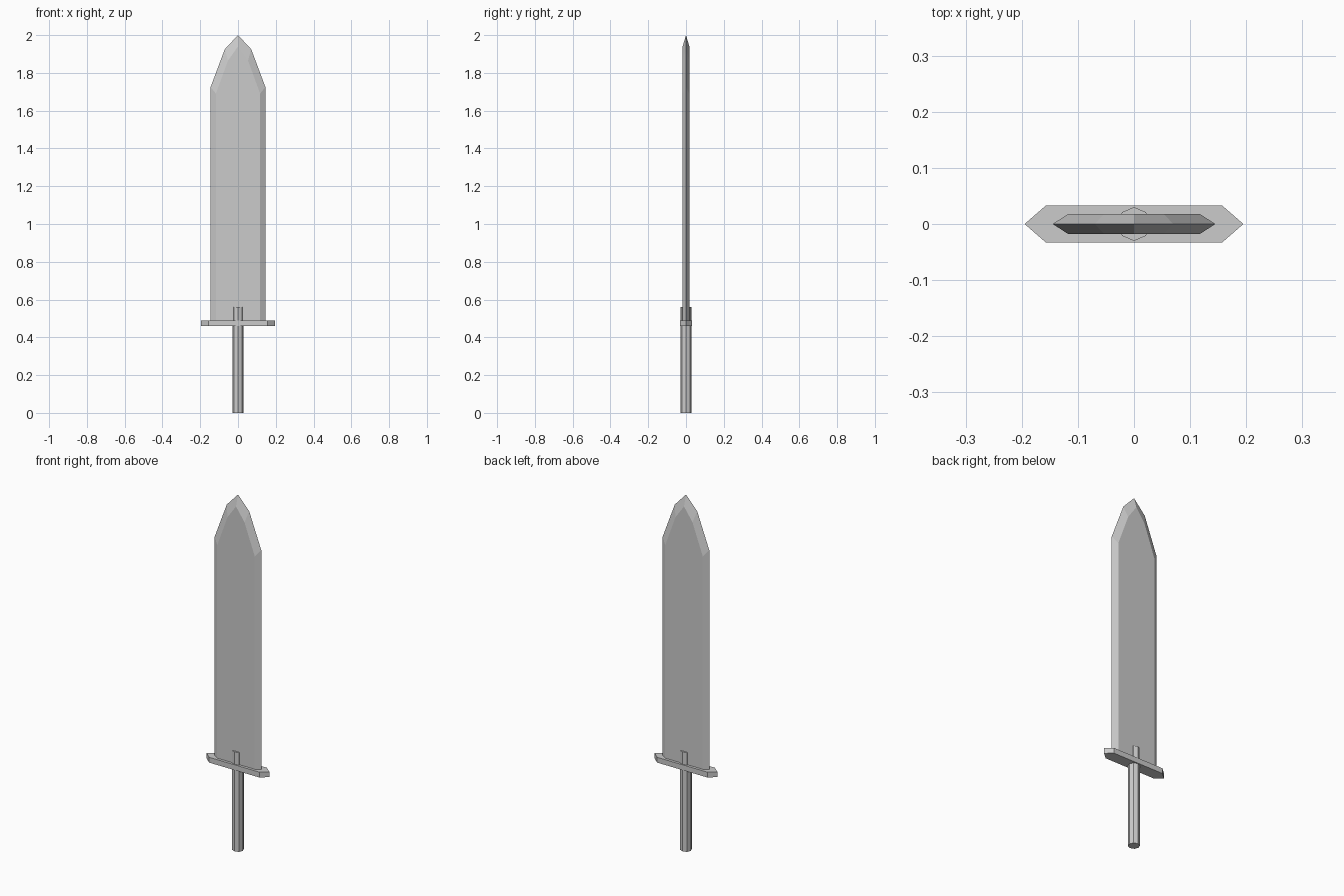
import bpy, math

if "Cube" in bpy.data.objects:
    bpy.data.objects.remove(bpy.data.objects["Cube"])


def make_object(name, verts, faces):
    mesh = bpy.data.meshes.new(name)
    mesh.from_pydata(verts, [], faces)
    mesh.validate()
    obj = bpy.data.objects.new(name, mesh)
    bpy.context.collection.objects.link(obj)
    return obj


def prism(name, outline, z0, z1):
    """Extrude a counter-clockwise xy outline from z0 to z1."""
    n = len(outline)
    verts = [(x, y, z) for z in (z0, z1) for x, y in outline]
    faces = [tuple(reversed(range(n))), tuple(range(n, 2 * n))]
    faces += [(i, (i + 1) % n, n + (i + 1) % n, n + i) for i in range(n)]
    return make_object(name, verts, faces)


def mirrored(half):
    """Complete a right-hand half outline that ends on the centre line."""
    return half + [(-x, z) for x, z in reversed(half[:-1])]


# Octagonal grip, running up through the guard onto the blade
grip = [(0.03 * math.cos(i * math.pi / 4), 0.03 * math.sin(i * math.pi / 4)) for i in range(8)]
prism("grip", grip, 0.0, 0.56)

# Cross guard with pointed ends
guard = [(0.195, 0), (0.157, 0.033), (-0.157, 0.033),
         (-0.195, 0), (-0.157, -0.033), (0.157, -0.033)]
prism("guard", guard, 0.46, 0.49)

# Blade: sharp outline at y = 0, bevelled up to a flat face on each side
edge = mirrored([(0.145, 0.475), (0.145, 1.725), (0.07, 1.925), (0, 2.0)])
flat = mirrored([(0.117, 0.475), (0.117, 1.69), (0.053, 1.865), (0, 1.94)])
n = len(edge)
verts = [(x, 0, z) for x, z in edge]
verts += [(x, -0.018, z) for x, z in flat] + [(x, 0.018, z) for x, z in flat]
faces = [tuple(range(n, 2 * n)), tuple(reversed(range(2 * n, 3 * n)))]
for i in range(n - 1):
    faces.append((i, i + 1, n + i + 1, n + i))
    faces.append((i + 1, i, 2 * n + i, 2 * n + i + 1))
faces.append((0, n, 2 * n - 1, n - 1, 3 * n - 1, 2 * n))
make_object("blade", verts, faces)
